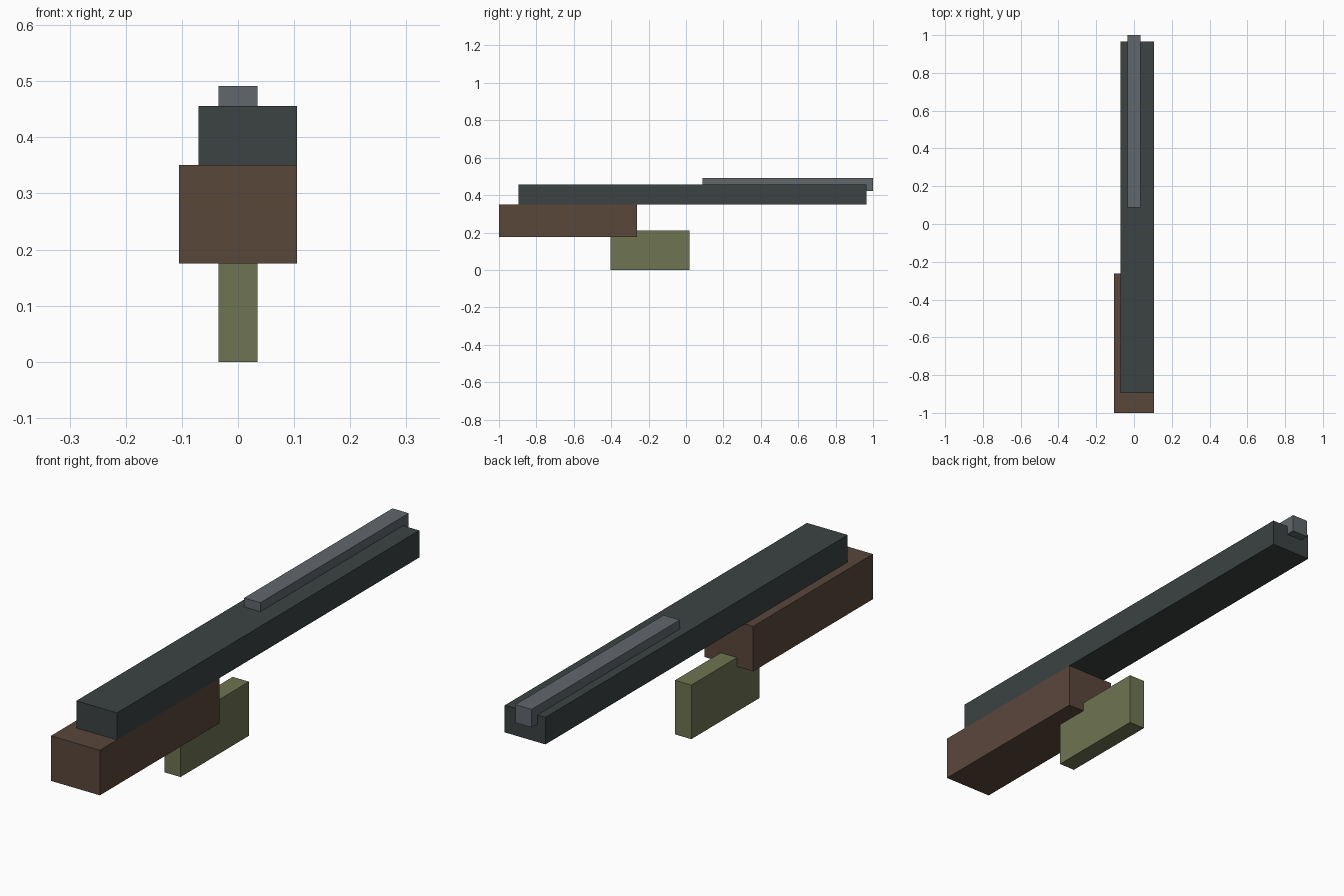
import bpy
from mathutils import Vector

cube = bpy.data.objects.get("Cube")
if cube:
    bpy.data.objects.remove(cube, do_unlink=True)

UNIT = 2 / 57                      # the model sits on a grid 57 cells long
ORIGIN = Vector((0, -28.5, 0))


def linear(c):
    c /= 255
    return c / 12.92 if c <= 0.04045 else ((c + 0.055) / 1.055) ** 2.4


def material(name, *rgb):
    colour = (*map(linear, rgb), 1)
    mat = bpy.data.materials.new(name)
    mat.use_nodes = True
    mat.diffuse_color = colour
    shader = next(n for n in mat.node_tree.nodes if n.type == 'BSDF_PRINCIPLED')
    shader.inputs["Base Color"].default_value = colour
    return mat


def box(name, low, high, mat):
    """Flat-sided block between two grid corners."""
    low, high = Vector(low), Vector(high)
    centre = ((low + high) / 2 + ORIGIN) * UNIT
    bpy.ops.mesh.primitive_cube_add(size=1, location=centre)
    obj = bpy.context.object
    obj.name = name
    obj.scale = (high - low) * UNIT
    bpy.ops.object.transform_apply(location=False, rotation=False, scale=True)
    obj.data.materials.append(mat)


# Wooden stock under the rear of the body
box("stock", (-3, 0, 5), (3, 21, 10), material("dark brown wood", 90, 71, 59))
# Long body, offset to the left side
box("body", (-2, 3, 10), (3, 56, 13), material("dark slate metal", 60, 66, 66))
# Rail sunk into the top of the body and overhanging its back end
box("top_rail", (-1, 31, 12), (1, 57, 14), material("grey metal", 97, 103, 108))
# Narrow block below, partly sunk into the stock
box("lower_block", (-1, 17, 0), (1, 29, 6), material("olive green", 110, 117, 82))
